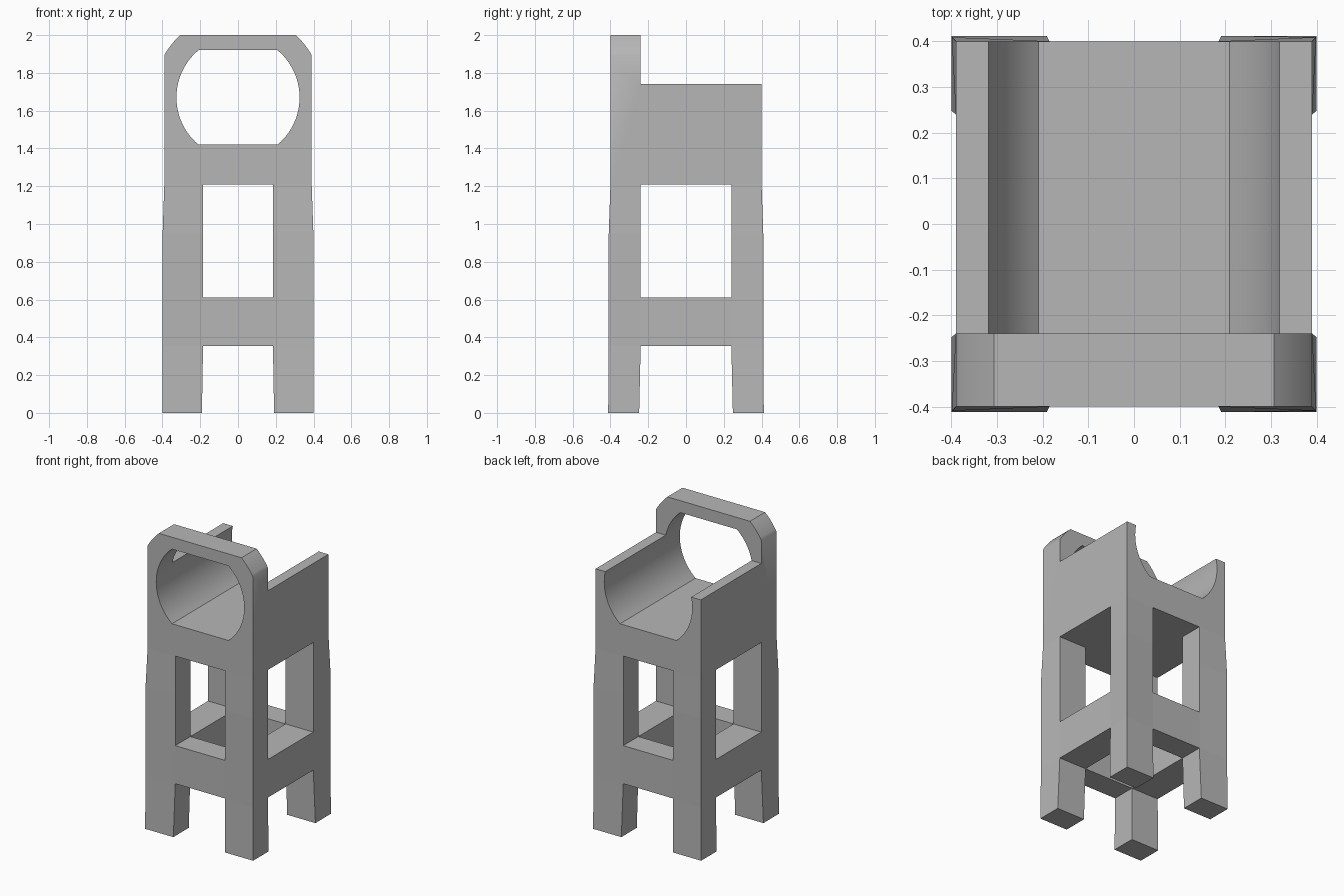
import bpy, bmesh
from math import sin, cos, asin, acos, pi

if "Cube" in bpy.data.objects:
    bpy.data.objects.remove(bpy.data.objects["Cube"], do_unlink=True)

GREY = (0.47, 0.47, 0.47, 1)
mat = bpy.data.materials.new("plain grey")
mat.use_nodes = True
mat.diffuse_color = GREY
mat.node_tree.nodes["Principled BSDF"].inputs["Base Color"].default_value = GREY

HALF_X, HALF_Y = 0.39, 0.40
IN_X, IN_Y = 0.185, 0.24
SEAT_Z, TOP_Z, ARM_Z, RING_Z = 1.21, 2.0, 1.74, 1.67


def finish(bm, name):
    bmesh.ops.recalc_face_normals(bm, faces=bm.faces)
    mesh = bpy.data.meshes.new(name)
    bm.to_mesh(mesh)
    bm.free()
    mesh.materials.append(mat)
    obj = bpy.data.objects.new(name, mesh)
    bpy.context.collection.objects.link(obj)
    return obj


def prism(name, profile, y0, y1):
    """Extrude an x-z profile along y."""
    bm = bmesh.new()
    face = bm.faces.new([bm.verts.new((x, y0, z)) for x, z in profile])
    ext = bmesh.ops.extrude_face_region(bm, geom=[face])["geom"]
    verts = [v for v in ext if isinstance(v, bmesh.types.BMVert)]
    bmesh.ops.translate(bm, verts=verts, vec=(0, y1 - y0, 0))
    return finish(bm, name)


def arc(radius, start, end, steps):
    angles = [start + (end - start) * i / steps for i in range(steps + 1)]
    return [(radius * cos(a), RING_Z + radius * sin(a)) for a in angles]


def cut(obj, cutter):
    cutter.hide_render = True
    mod = obj.modifiers.new("cut", "BOOLEAN")
    mod.operation, mod.solver, mod.object = "DIFFERENCE", "EXACT", cutter
    bpy.context.view_layer.objects.active = obj
    bpy.ops.object.modifier_apply(modifier=mod.name)
    bpy.data.objects.remove(cutter, do_unlink=True)


# Seat block with rounded upper corners
R_OUT = 0.45
corner = arc(R_OUT, acos(HALF_X / R_OUT), asin((TOP_Z - RING_Z) / R_OUT), 8)
outline = [(HALF_X, SEAT_Z)] + corner
outline += [(-x, z) for x, z in reversed(outline)]
seat = prism("seat_cradle", outline, -HALF_Y, HALF_Y)

# Lower the block behind the front hoop
cut(seat, prism("rear_cutter", [(-1, ARM_Z), (1, ARM_Z), (1, 3), (-1, 3)], -IN_Y, 1))

# Flattened round opening through the whole length
R_IN = 0.326
tilt = asin(0.25 / R_IN)
hole = arc(R_IN, -tilt, tilt, 24) + arc(R_IN, pi - tilt, pi + tilt, 24)
cut(seat, prism("opening_cutter", hole, -1, 1))

bpy.ops.object.select_all(action="DESELECT")
seat.select_set(True)
bpy.context.view_layer.objects.active = seat
bpy.ops.object.shade_smooth_by_angle(angle=0.6)

# Leg frame: corner posts at every level, plus a ring of rails at one level
xs = [-HALF_X, -IN_X, IN_X, HALF_X]
ys = [-HALF_Y, -IN_Y, IN_Y, HALF_Y]
zs = [0, 0.355, 0.61, 0.95, SEAT_Z]
RAIL = 1


def filled(i, j, k):
    if not (0 <= i < 3 and 0 <= j < 3 and 0 <= k < 4):
        return False
    return (i != 1 and j != 1) or (k == RAIL and (i, j) != (1, 1))


bm = bmesh.new()
verts = {}


def corner_vert(i, j, k):
    if (i, j, k) not in verts:
        x, y = xs[i], ys[j]
        sx, sy = (1 if x > 0 else -1), (1 if y > 0 else -1)
        # Feet splay outwards; outer post corners flare below the seat
        if k == 0:
            x += sx * (0.01 if i in (0, 3) else 0.006)
            y += sy * (0.012 if j in (0, 3) else 0.008)
        elif k < 4 and i in (0, 3) and j in (0, 3):
            x += sx * 0.009
            y += sy * 0.009
        verts[i, j, k] = bm.verts.new((x, y, zs[k]))
    return verts[i, j, k]


for i in range(3):
    for j in range(3):
        for k in range(4):
            if not filled(i, j, k):
                continue
            for axis in range(3):
                for side in (0, 1):
                    near = [i, j, k]
                    near[axis] += 2 * side - 1
                    # The seat closes the tops of the posts
                    if filled(*near) or near[2] == 4:
                        continue
                    quad = []
                    for u, v in ((0, 0), (1, 0), (1, 1), (0, 1)):
                        c = [i, j, k]
                        c[axis] += side
                        c[(axis + 1) % 3] += u
                        c[(axis + 2) % 3] += v
                        quad.append(corner_vert(*c))
                    bm.faces.new(quad)
finish(bm, "leg_frame")
